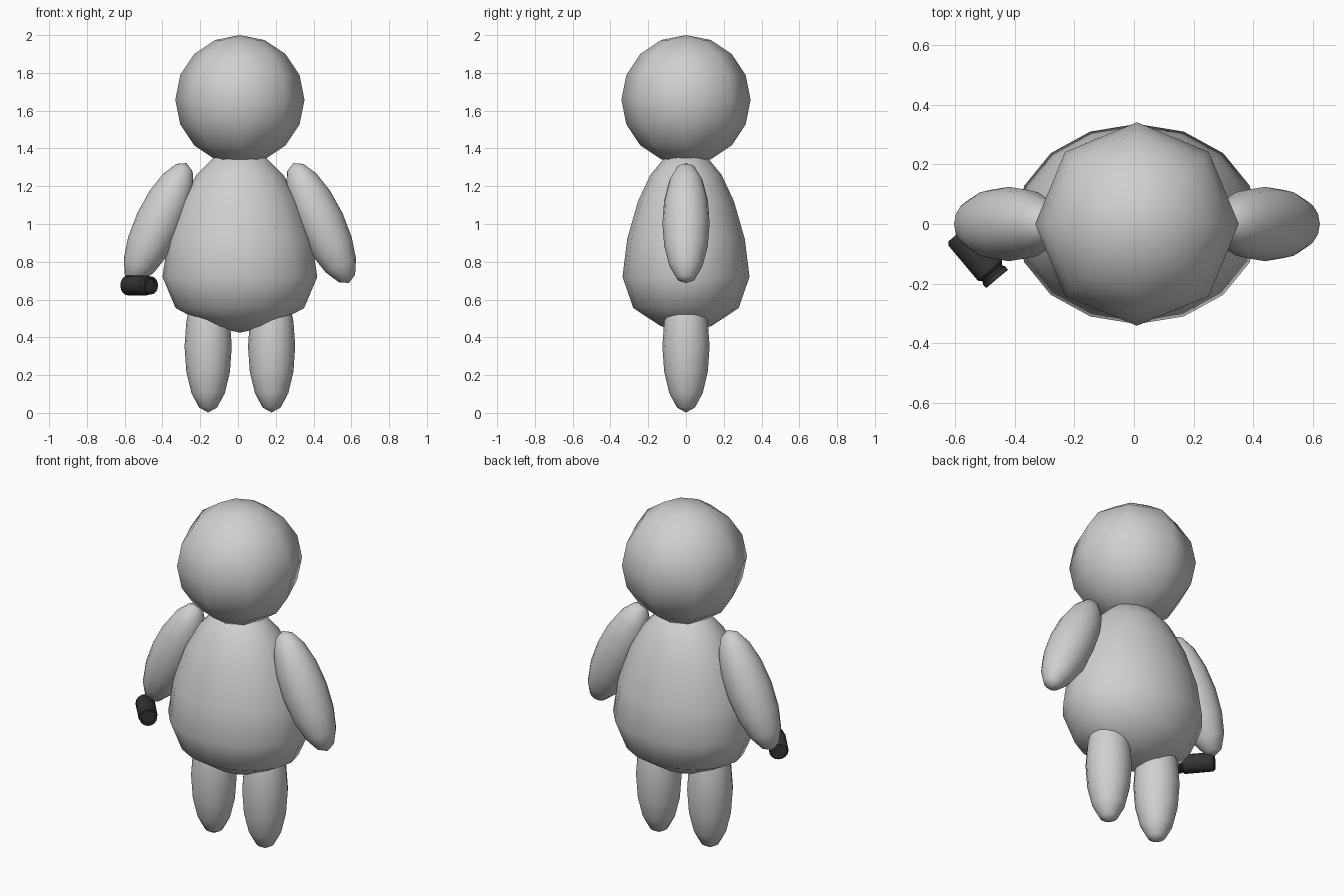
import bpy, bmesh, math
from mathutils import Vector, Matrix

cube = bpy.data.objects.get("Cube")
if cube:
    bpy.data.objects.remove(cube, do_unlink=True)

CX = 0.01  # middle of the figure


def material(name, value):
    m = bpy.data.materials.new(name)
    m.use_nodes = True
    col = (value, value, value, 1)
    m.diffuse_color = col
    m.node_tree.nodes["Principled BSDF"].inputs["Base Color"].default_value = col
    return m


grey = material("light grey", 0.63)
dark = material("dark grey", 0.035)


def add_object(name, bm, mat, matrix, sharp=None):
    bmesh.ops.recalc_face_normals(bm, faces=bm.faces)
    bm.transform(matrix)
    mesh = bpy.data.meshes.new(name)
    bm.to_mesh(mesh)
    bm.free()
    mesh.materials.append(mat)
    ob = bpy.data.objects.new(name, mesh)
    bpy.context.collection.objects.link(ob)
    bpy.context.view_layer.objects.active = ob
    ob.select_set(True)
    if sharp:
        bpy.ops.object.shade_smooth_by_angle(angle=math.radians(sharp))
    else:
        bpy.ops.object.shade_smooth()
    ob.select_set(False)
    return ob


def ellipsoid(name, centre, radii, segments, tilt=0):
    bm = bmesh.new()
    bmesh.ops.create_uvsphere(bm, u_segments=segments, v_segments=8, radius=1)
    matrix = (Matrix.Translation(centre) @ Matrix.Rotation(tilt, 4, 'Y')
              @ Matrix.Diagonal((*radii, 1)))
    return add_object(name, bm, grey, matrix)


def lathe(name, profile, segments, mat, matrix, sharp=None):
    """Spin a (radius, height) profile about z; zero radii close the ends."""
    bm = bmesh.new()
    verts = [bm.verts.new((r, 0, z)) for r, z in profile]
    edges = [bm.edges.new(pair) for pair in zip(verts, verts[1:])]
    bmesh.ops.spin(bm, geom=verts + edges, cent=(0, 0, 0), axis=(0, 0, 1),
                   angle=math.tau, steps=segments, use_merge=True)
    bmesh.ops.remove_doubles(bm, verts=bm.verts, dist=0.0005)
    return add_object(name, bm, mat, matrix, sharp)


# Head
ellipsoid("head", (CX, 0, 1.658), (0.342, 0.342, 0.342), 8)

# Egg-shaped body, flattened front to back
egg = [(0, 0.425), (0.165, 0.46), (0.34, 0.555), (0.41, 0.72), (0.38, 0.92),
       (0.31, 1.12), (0.23, 1.26), (0.14, 1.35), (0, 1.4)]
lathe("body", egg, 16, grey,
      Matrix.Translation((CX, 0, 0)) @ Matrix.Diagonal((1, 0.82, 1, 1)))

# Arms and legs
for side, s in (("left", 1), ("right", -1)):
    ellipsoid(side + "_arm", (CX + s * 0.43, 0, 1.005), (0.125, 0.125, 0.35),
              16, -s * math.radians(25))
    ellipsoid(side + "_leg", (CX + s * 0.168, 0, 0.352), (0.125, 0.125, 0.35), 16)

# Hand-held cylinder with a rimmed, recessed end
start, end = Vector((-0.59, -0.03, 0.675)), Vector((-0.46, -0.185, 0.675))
axis = end - start
tube = [(0, 0), (0.043, 0), (0.053, 0.012), (0.053, 0.165), (0.044, 0.175),
        (0.044, 0.182), (0.048, 0.184), (0.048, 0.202), (0.038, 0.202),
        (0.036, 0.192), (0, 0.192)]
lathe("held_cylinder", tube, 16, dark,
      Matrix.Translation(start) @ axis.to_track_quat('Z', 'Y').to_matrix().to_4x4(), 40)
